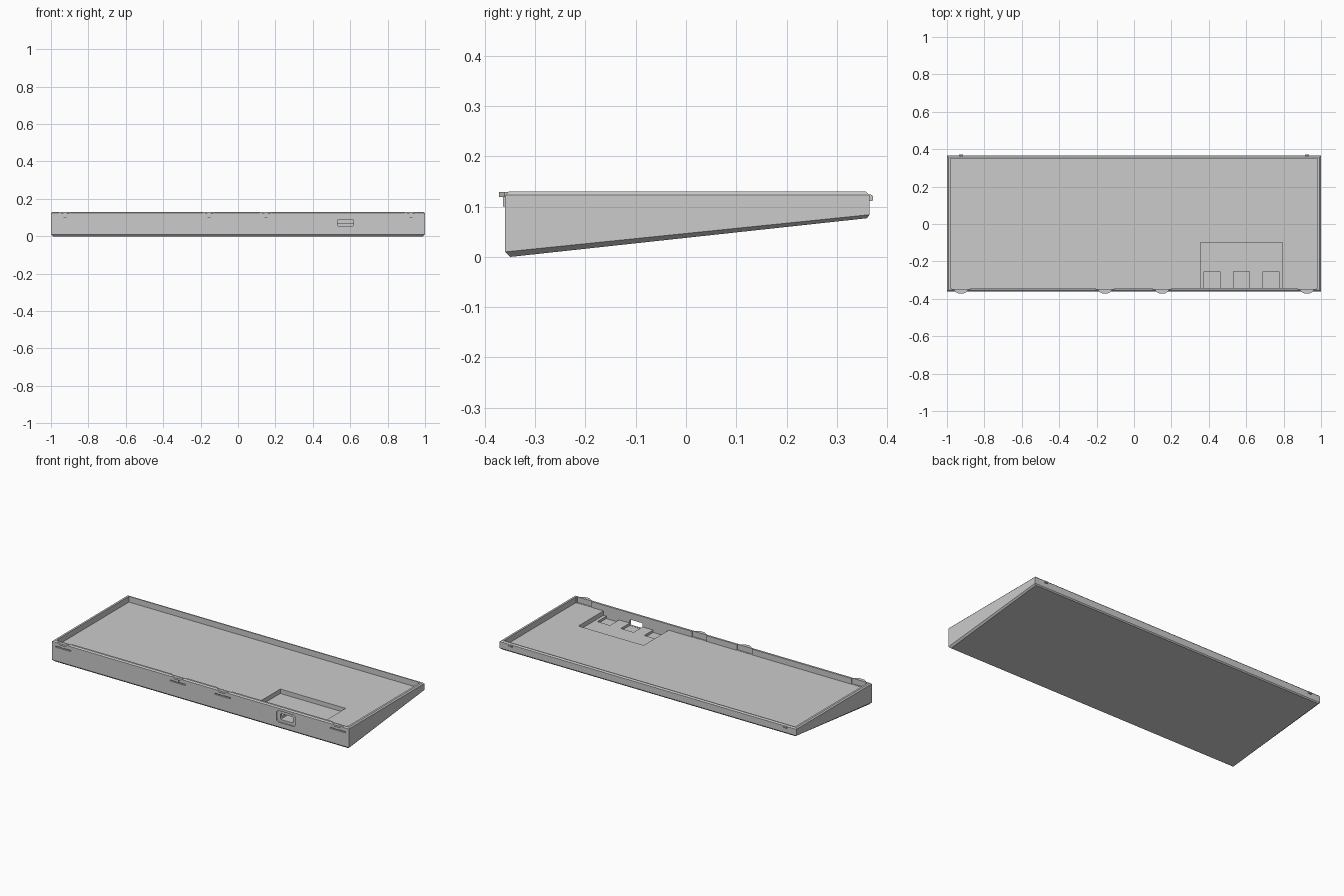
import bpy
import bmesh
from math import pi, cos, sin

cube = bpy.data.objects.get("Cube")
if cube:
    bpy.data.objects.remove(cube, do_unlink=True)

grey = bpy.data.materials.new("plain grey")
grey.use_nodes = True
GREY = (0.6, 0.6, 0.6, 1)
grey.diffuse_color = GREY
grey.node_tree.nodes["Principled BSDF"].inputs["Base Color"].default_value = GREY

FRONT, BACK, TOP, FLOOR = -0.36, 0.365, 0.13, 0.095
CLIPS = (-0.925, -0.155, 0.15, 0.925)


def loft(name, rings):
    """Closed solid through matching loops of points."""
    bm = bmesh.new()
    loops = [[bm.verts.new(p) for p in ring] for ring in rings]
    n = len(loops[0])
    for a, b in zip(loops, loops[1:]):
        for i in range(n):
            j = (i + 1) % n
            bm.faces.new((a[i], a[j], b[j], b[i]))
    bm.faces.new(loops[0][::-1])
    bm.faces.new(loops[-1])
    bmesh.ops.recalc_face_normals(bm, faces=bm.faces)
    mesh = bpy.data.meshes.new(name)
    bm.to_mesh(mesh)
    bm.free()
    obj = bpy.data.objects.new(name, mesh)
    bpy.context.collection.objects.link(obj)
    mesh.materials.append(grey)
    return obj


def level(x, y0, y1, z0, z1):
    """Rectangle with its own height at the front and the back."""
    return [(-x, y0, z0), (x, y0, z0), (x, y1, z1), (-x, y1, z1)]


def block(name, x0, x1, y0, y1, z0, z1):
    ring = [(x0, y0), (x1, y0), (x1, y1), (x0, y1)]
    return loft(name, [[(x, y, z) for x, y in ring] for z in (z0, z1)])


def rounded_port(name, x, z, w, h, r, y0, y1):
    outline = []
    for k, (sx, sz) in enumerate(((1, 1), (-1, 1), (-1, -1), (1, -1))):
        for s in range(5):
            a = (k + s / 4) * pi / 2
            outline.append((x + sx * (w - r) + r * cos(a),
                            z + sz * (h - r) + r * sin(a)))
    return loft(name, [[(px, y, pz) for px, pz in outline] for y in (y0, y1)])


def cut(target, cutter):
    mod = target.modifiers.new("cut", "BOOLEAN")
    mod.operation = "DIFFERENCE"
    mod.solver = "EXACT"
    mod.object = cutter
    bpy.context.view_layer.objects.active = target
    bpy.ops.object.modifier_apply(modifier=mod.name)
    bpy.data.objects.remove(cutter, do_unlink=True)


# Wedge tray with chamfered top and bottom edges
tray = loft("tray", [
    level(0.99, -0.35, 0.36, 0.0, 0.077),
    level(1.0, FRONT, BACK, 0.01, 0.084),
    level(1.0, FRONT, BACK, 0.123, 0.123),
    level(0.993, -0.353, 0.358, TOP, TOP),
])

# Main cavity and the deeper electronics pocket
cut(tray, block("cavity", -0.981, 0.981, -0.341, 0.351, FLOOR, 0.2))
cut(tray, block("pocket", 0.355, 0.795, -0.341, -0.10, 0.068, 0.15))
for x in (0.417, 0.575, 0.733):
    cut(tray, block("pocket notch", x - 0.043, x + 0.043, -0.341, -0.255, 0.053, 0.1))

# Cable port: recess outside, opening through the wall
cut(tray, rounded_port("port recess", 0.575, 0.073, 0.065, 0.035, 0.018, -0.40, -0.352))
cut(tray, rounded_port("port opening", 0.575, 0.072, 0.043, 0.018, 0.007, -0.40, -0.33))

# Relief behind each clip and a slit below it
for x in CLIPS:
    cut(tray, block("relief", x - 0.05, x + 0.05, -0.348, -0.33, FLOOR + 0.001, 0.2))
    cut(tray, block("slit", x - 0.052, x + 0.052, -0.40, -0.352, 0.093, 0.100))

# Front clips: tapered catch on a narrow stem
for i, x in enumerate(CLIPS):
    loft(f"front_clip_{i + 1}", [
        [(x + sx * w, y, z) for sx, z in ((-1, 0.119), (1, 0.119), (1, 0.129), (-1, 0.129))]
        for y, w in ((-0.352, 0.036), (-0.361, 0.034), (-0.372, 0.014))])
    block(f"front_clip_stem_{i + 1}", x - 0.009, x + 0.009, -0.364, -0.352, 0.100, 0.122)

# Back catches
for side, x in (("right", -0.925), ("left", 0.925)):
    loft(f"back_catch_{side}", [
        [(x + sx * 0.01, y, z) for sx, z in ((-1, lo), (1, lo), (1, hi), (-1, hi))]
        for y, lo, hi in ((0.36, 0.111, 0.124), (0.368, 0.111, 0.124), (0.372, 0.113, 0.121))])
